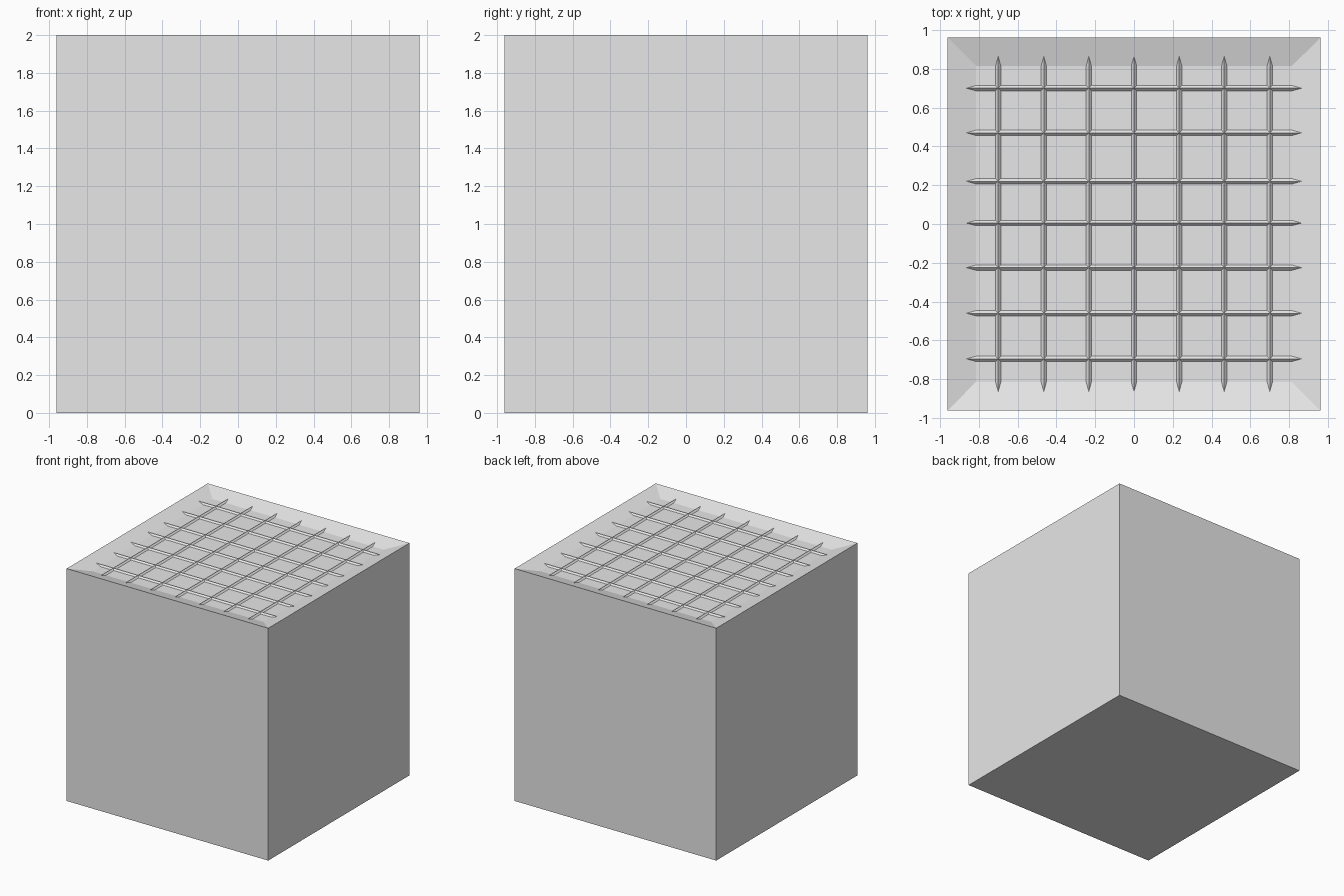
import bpy, bmesh, math
from mathutils import Matrix

cube = bpy.data.objects.get("Cube")
if cube:
    bpy.data.objects.remove(cube, do_unlink=True)

HALF, TOP, FLOOR = 0.96, 2.0, 1.96
grey = bpy.data.materials.new("plain_grey")
grey.use_nodes = True
grey.diffuse_color = (0.8, 0.8, 0.8, 1)
grey.node_tree.nodes["Principled BSDF"].inputs["Base Color"].default_value = grey.diffuse_color


def finish(name, bm):
    bmesh.ops.recalc_face_normals(bm, faces=bm.faces)
    mesh = bpy.data.meshes.new(name)
    bm.to_mesh(mesh)
    bm.free()
    mesh.materials.append(grey)
    obj = bpy.data.objects.new(name, mesh)
    bpy.context.collection.objects.link(obj)
    return obj


# Block with a shallow sloped basin in the top
bm = bmesh.new()
bmesh.ops.create_cube(bm, size=1)
for v in bm.verts:
    v.co = (v.co.x * 2 * HALF, v.co.y * 2 * HALF, (v.co.z + 0.5) * TOP)
top = max(bm.faces, key=lambda f: f.calc_center_median().z)
bmesh.ops.inset_region(bm, faces=[top], thickness=0.145, use_even_offset=True)
for v in top.verts:
    v.co.z = FLOOR
finish("block", bm)


# Diamond-section bar whose ends run into the basin slopes
def bar(name, x, y, along_x):
    bm = bmesh.new()
    bmesh.ops.create_cone(bm, cap_ends=True, segments=4, radius1=0.0135,
                          radius2=0.0135, depth=1.8)
    turn = Matrix.Rotation(math.pi / 2, 4, "Y" if along_x else "X")
    bmesh.ops.transform(bm, matrix=Matrix.Translation((x, y, FLOOR)) @ turn, verts=bm.verts)
    # Make sure a ridge points up
    finish(name, bm)


for i, x in enumerate((-0.7, -0.465, -0.233, 0, 0.233, 0.465, 0.7)):
    bar(f"long_bar_{i + 1}", x, 0, False)
for i, y in enumerate((-0.695, -0.46, -0.225, 0.005, 0.22, 0.47, 0.7)):
    bar(f"cross_bar_{i + 1}", 0, y, True)
